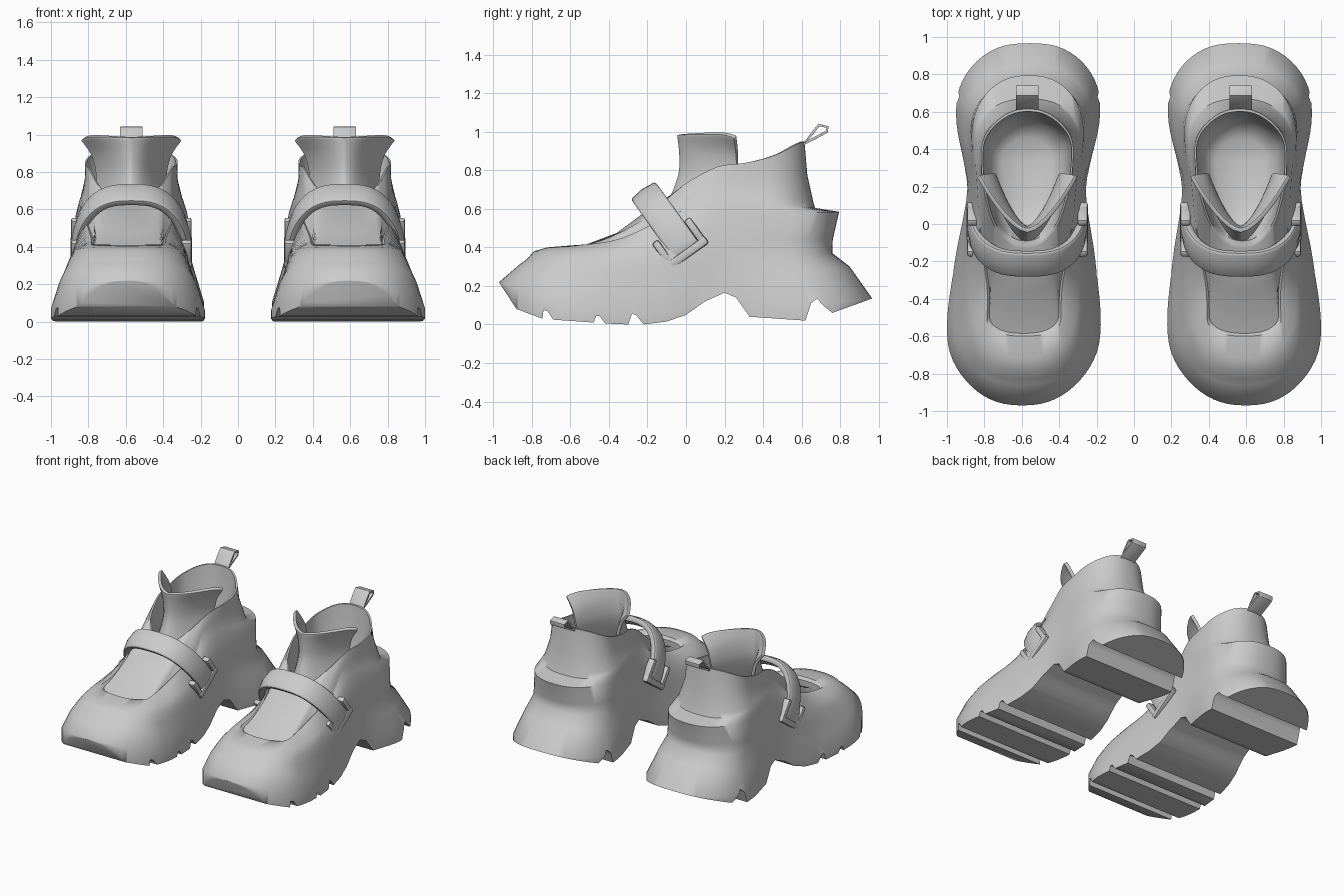
import bpy, bmesh, math
from mathutils import Vector

if "Cube" in bpy.data.objects:
    bpy.data.objects.remove(bpy.data.objects["Cube"])

GREY = (0.6, 0.6, 0.6, 1)
mat = bpy.data.materials.new("plain grey")
mat.use_nodes = True
mat.diffuse_color = GREY
mat.node_tree.nodes["Principled BSDF"].inputs["Base Color"].default_value = GREY

N = 48          # samples along one side of a ring
CENTRE = 0.57   # x of the left shoe


def make(name, verts, faces):
    bm = bmesh.new()
    vs = [bm.verts.new(v) for v in verts]
    for f in faces:
        bm.faces.new([vs[i] for i in f])
    bmesh.ops.recalc_face_normals(bm, faces=bm.faces)
    mesh = bpy.data.meshes.new(name)
    bm.to_mesh(mesh)
    bm.free()
    mesh.materials.append(mat)
    obj = bpy.data.objects.new(name, mesh)
    bpy.context.collection.objects.link(obj)
    return obj


def activate(obj):
    bpy.ops.object.select_all(action='DESELECT')
    obj.select_set(True)
    bpy.context.view_layer.objects.active = obj


def finish(obj, thickness=0, bevel=0, angle=40):
    """Thicken, round, smooth and mirror a part onto the other shoe."""
    if thickness:
        mod = obj.modifiers.new("thickness", 'SOLIDIFY')
        mod.thickness = thickness
        mod.offset = 0
    if bevel:
        mod = obj.modifiers.new("soft edges", 'BEVEL')
        mod.width = bevel
        mod.segments = 2
    for mod in list(obj.modifiers):
        activate(obj)
        bpy.ops.object.modifier_apply(modifier=mod.name)
    activate(obj)
    bpy.ops.object.shade_smooth_by_angle(angle=math.radians(angle))
    obj.modifiers.new("other shoe", 'MIRROR').use_mirror_merge = False


def spline(vals, t):
    """Smooth curve through evenly spaced values."""
    k = t * (len(vals) - 1)
    i = min(int(k), len(vals) - 2)
    f = k - i
    a, b = vals[max(i - 1, 0)], vals[i]
    c, d = vals[i + 1], vals[min(i + 2, len(vals) - 1)]
    return b + 0.5 * f * (c - a + f * (2*a - 5*b + 4*c - d + f * (3*(b - c) + d - a)))


def ring(front, back, heights, widths, toe, heel):
    """Outline with rounded toe and heel; returns one side as (w, y, z)."""
    pts = []
    for j in range(N + 1):
        t = (1 - math.cos(math.pi * j / N)) / 2
        d = min(t / toe, (1 - t) / heel) * (back - front)
        end = (1 - (1 - min(d, 1)) ** 2.3) ** 0.43
        pts.append((spline(widths, t) * end, front + (back - front) * t, spline(heights, t)))
    return pts


def shrink(pts, k, z=None):
    mid = 0.27
    return [(w * k, mid + (y - mid) * k, h if z is None else z) for w, y, h in pts]


# Shoe body: rings from the ground up to the collar, then down inside
SOLE_W = [.335, .41, .375, .32, .385, .345]
collar = ring(-.13, .615, [.645, .745, .82, .84, .88, .95], [.15, .185, .225, .245, .24, .2], .2, .22)
rings = [
    ring(-.97, .97, [-.06] * 6, SOLE_W, .34, .32),
    ring(-.97, .97, [.22, .07, .05, .12, .1, .13], SOLE_W, .34, .32),
    ring(-.86, .85, [.315, .18, .17, .25, .25, .3], [.32, .375, .345, .31, .34, .315], .26, .28),
    ring(-.83, .76, [.335, .28, .29, .35, .36, .37], [.29, .335, .325, .3, .31, .3], .24, .24),
    ring(-.79, .762, [.38, .33, .35, .42, .44, .44], [.265, .315, .31, .293, .305, .3], .24, .26),
    ring(-.72, .795, [.4, .385, .43, .53, .57, .585], [.24, .285, .285, .28, .3, .29], .22, .34),
    ring(-.6, .67, [.41, .445, .56, .65, .64, .605], [.2, .2, .24, .262, .28, .27], .1, .22),
    ring(-.585, .66, [.39, .44, .56, .66, .66, .64], [.185, .19, .235, .258, .272, .26], .1, .22),
    ring(-.36, .63, [.475, .58, .695, .755, .765, .775], [.15, .185, .225, .245, .245, .225], .14, .22),
    collar,
    shrink(collar, .96),
    shrink(collar, .9, .65),
    shrink(collar, .8, .5),
    shrink(collar, .55, .44),
]
L = 2 * N
verts, faces = [], []
for r in rings:
    loop = [(w, y, z) for w, y, z in r] + [(-w, y, z) for w, y, z in r[N - 1:0:-1]]
    verts += [(CENTRE + .008 - .02 * y + w, y, z) for w, y, z in loop]
for k in range(len(rings) - 1):
    for j in range(L):
        n = (j + 1) % L
        faces.append((k*L + j, k*L + n, (k + 1)*L + n, (k + 1)*L + j))
for base in (0, (len(rings) - 1) * L):      # underside and insole
    for j in range(N):
        quad = [j, j + 1, L - j - 1, (L - j) % L]
        faces.append([base + i for i in dict.fromkeys(quad)])
body = make("shoe_body", verts, faces)

# Tread: side profile with toe bevel, grooves and arch, cut across the sole
tread = [(-1.05, .34), (-.88, .08), (-.745, .03), (-.74, .075), (-.72, .07), (-.69, .025),
         (-.48, .01), (-.465, .045), (-.45, .045), (-.42, .005), (-.3, 0), (-.28, .055),
         (-.26, .05), (-.22, 0), (-.1, .015), (0, .05), (.1, .12), (.2, .165), (.26, .14),
         (.33, .04), (.62, .02), (.65, .11), (.68, .135), (.71, .1), (.76, .06),
         (1.05, .165), (1.05, -.2), (-1.05, -.2)]
M = len(tread)
cutter = make("tread_cutter", [(x, y, z) for x in (.03, 1.2) for y, z in tread],
              [range(M), range(M, 2 * M)]
              + [(i, (i + 1) % M, M + (i + 1) % M, M + i) for i in range(M)])
cutter.hide_render = True
cut = body.modifiers.new("tread", 'BOOLEAN')
cut.operation = 'DIFFERENCE'
cut.solver = 'EXACT'
cut.object = cutter
finish(body, angle=55)
bpy.data.objects.remove(cutter)


def sheet(name, rows, closed=False):
    """Surface through equal rows of points."""
    c, vs = len(rows[0]), [p for r in rows for p in r]
    fs = [(k*c + j, k*c + (j + 1) % c, (k + 1)*c + (j + 1) % c, (k + 1)*c + j)
          for k in range(len(rows) - 1) for j in range(c if closed else c - 1)]
    return make(name, vs, fs)


# Tongue: flared collar piece wrapping the front of the ankle
rows = []
for i in range(17):
    t = i / 16
    z = spline([.62, .71, .8, .9, .985], t)
    half = spline([.19, .18, .18, .205, .262], t)
    front = spline([-.09, -.05, -.025, -.025, -.035], t)
    row = []
    for j in range(25):
        s = math.sin(math.radians(-90 + 7.5 * j))
        row.append((CENTRE + half * s, front + .29 * abs(s) ** 1.6,
                    z + t * .012 * (abs(s) - 2 * abs(s) ** 12)))
    rows.append(row)
finish(sheet("tongue", rows), .024, .01)

# Strap: band arching over the instep, leaning forward
DOWN, ACROSS = Vector((0, .58, -.81)), Vector((0, .81, .58))
TOP = Vector((CENTRE, -.215, .685))
rows = []
for k in (-1, -.8, 0, .8, 1):
    row = []
    for j in range(29):
        a = math.radians(-90 + 180 * j / 28)
        s = math.sin(a)
        side = math.copysign(abs(s) ** .72, s) * (.3 - .012 * k * k)
        p = TOP + DOWN * (.37 * (1 - math.cos(a)) + .012 * k * k) + ACROSS * .075 * k
        row.append(p + Vector((side, 0, 0)))
    rows.append(row)
finish(sheet("strap", rows), .045, .012)


# Buckles: chunky open frames holding both strap ends
def bar(name, centre, size):
    vs = [centre + Vector((sx * size[0], 0, 0)) + ACROSS * sy * size[1] + DOWN * sz * size[2]
          for sx in (-.5, .5) for sy in (-.5, .5) for sz in (-.5, .5)]
    fs = [(0, 1, 3, 2), (4, 5, 7, 6), (0, 1, 5, 4), (2, 3, 7, 6), (0, 2, 6, 4), (1, 3, 7, 5)]
    finish(make(name, vs, fs), 0, .012)


for label, s in (("inner", -1), ("outer", 1)):
    mid = Vector((CENTRE + s * .295, -.03, .42))
    bar(label + "_buckle_lower_bar", mid + DOWN * .062, (.06, .25, .045))
    for e, end in ((-1, "front"), (1, "back")):
        bar(f"{label}_buckle_{end}_bar", mid + ACROSS * .102 * e, (.055, .04, .17))

# Pull loop at the back of the collar
loop = [(.605, .93), (.65, .985), (.69, 1.035), (.735, 1.025), (.73, 1.0), (.635, .95)]
finish(sheet("pull_loop", [[(CENTRE + x, y, z) for y, z in loop] for x in (-.06, .06)], True),
       .014, .003)
